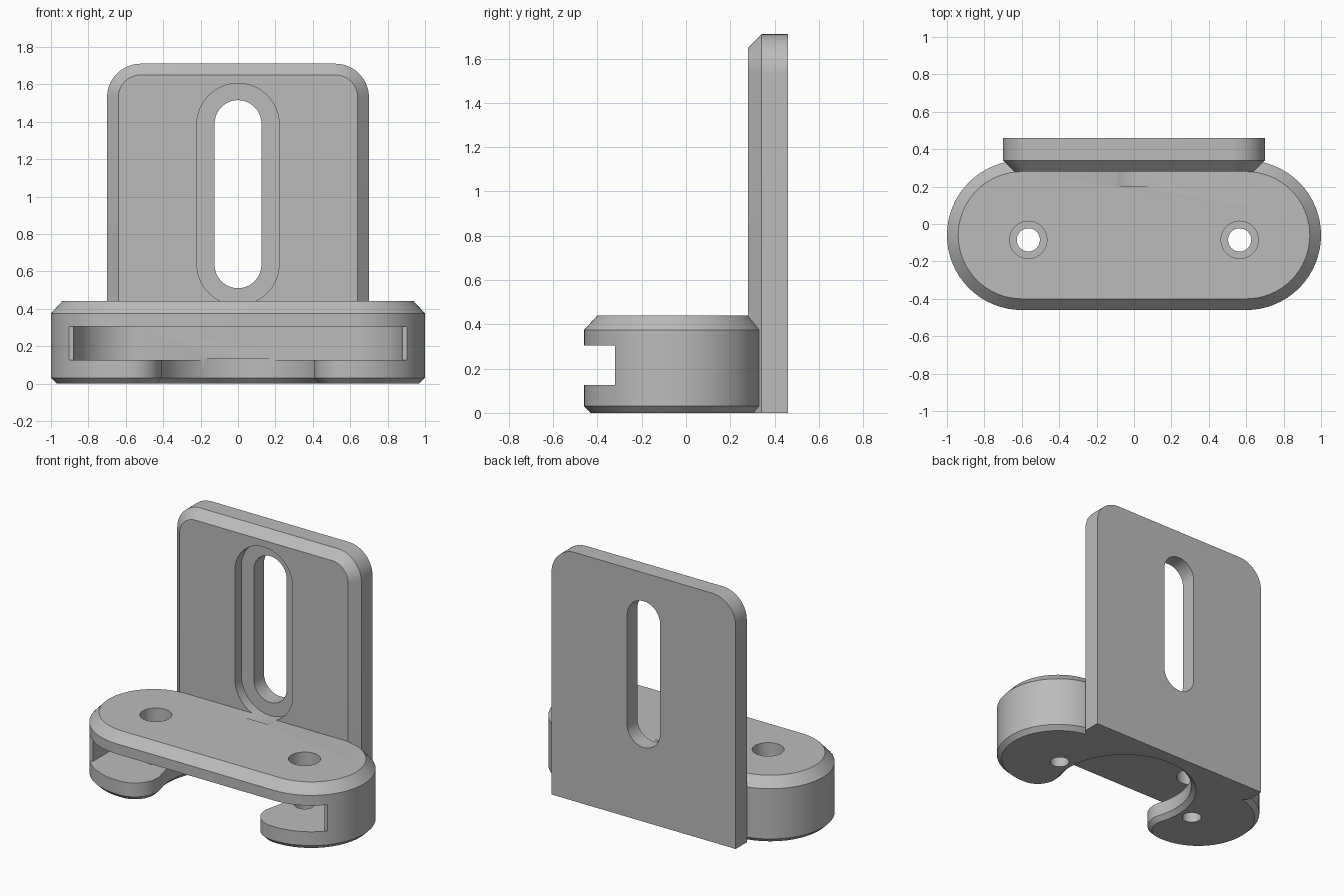
import bpy, bmesh
from math import cos, sin, pi, atan2, hypot

if "Cube" in bpy.data.objects:
    bpy.data.objects.remove(bpy.data.objects["Cube"], do_unlink=True)

grey = bpy.data.materials.new("plain_grey")
grey.use_nodes = True
colour = (0.5, 0.5, 0.5, 1)
grey.diffuse_color = colour
grey.node_tree.nodes["Principled BSDF"].inputs["Base Color"].default_value = colour


def arc(cx, cy, r, a0, a1, n=32):
    return [(cx + r * cos(a0 + (a1 - a0) * i / n), cy + r * sin(a0 + (a1 - a0) * i / n))
            for i in range(n + 1)]


def loft(name, sections, upright=False):
    """Join equal outlines stacked along z, or along y when upright."""
    bm = bmesh.new()
    rings = []
    for level, pts in sections:
        rings.append([bm.verts.new((a, level, b) if upright else (a, b, level)) for a, b in pts])
    n = len(rings[0])
    for low, high in zip(rings, rings[1:]):
        for i in range(n):
            j = (i + 1) % n
            bm.faces.new((low[i], low[j], high[j], high[i]))
    bm.faces.new(rings[0][::-1])
    bm.faces.new(rings[-1])
    bmesh.ops.recalc_face_normals(bm, faces=bm.faces)
    mesh = bpy.data.meshes.new(name)
    bm.to_mesh(mesh)
    bm.free()
    mesh.materials.append(grey)
    ob = bpy.data.objects.new(name, mesh)
    bpy.context.collection.objects.link(ob)
    return ob


def combine(target, tool, operation):
    tool.hide_render = True
    bpy.context.view_layer.objects.active = target
    mod = target.modifiers.new("combine", "BOOLEAN")
    mod.operation, mod.object, mod.solver = operation, tool, "EXACT"
    bpy.ops.object.modifier_apply(modifier=mod.name)
    bpy.data.objects.remove(tool, do_unlink=True)


def flat_stadium(cx, cy, r):
    return arc(cx, cy, r, -pi / 2, pi / 2) + arc(-cx, cy, r, pi / 2, 3 * pi / 2)


def tall_stadium(z0, z1, r):
    return arc(0, z1 - r, r, 0, pi) + arc(0, z0 + r, r, pi, 2 * pi)


def plate_outline(d):
    r = 0.18 - d
    return ([(0.7 - d, 0)] + arc(0.52, 1.53, r, 0, pi / 2, 16)
            + arc(-0.52, 1.53, r, pi / 2, pi, 16) + [(d - 0.7, 0)])


# Clamp base with chamfered rims
base = loft("bracket", [(z, flat_stadium(0.6, -0.06, 0.4 - d))
                        for z, d in ((0, 0.03), (0.03, 0), (0.375, 0), (0.44, 0.06))])

# Upright plate with its recess and long slot
plate = loft("upright_plate", [(0.28, plate_outline(0.06)), (0.34, plate_outline(0)),
                               (0.46, plate_outline(0))], True)
combine(base, plate, "UNION")
combine(base, loft("recess", [(y, tall_stadium(0.42, 1.605, 0.22)) for y in (0.2, 0.35)], True),
        "DIFFERENCE")
combine(base, loft("long_slot", [(y, tall_stadium(0.51, 1.515, 0.125)) for y in (0.25, 0.6)], True),
        "DIFFERENCE")

# Front mouth joined to the inner cavity
cavity = ([(0.88, -0.32)] + arc(0.54, -0.04, 0.34, 0, pi / 2)
          + arc(-0.54, -0.04, 0.34, pi / 2, pi)
          + [(-0.88, -0.32), (-1.2, -0.32), (-1.2, -0.6), (1.2, -0.6), (1.2, -0.32)])
combine(base, loft("cavity", [(0.125, cavity), (0.305, cavity)]), "DIFFERENCE")

# Lower opening: round bite between two rounded lobes
LOBE_X, LOBE_Y, LOBE_R, BITE_Y = 0.58, -0.29, 0.17, -0.1
BITE_R = hypot(LOBE_X, LOBE_Y - BITE_Y) - LOBE_R
tilt = atan2(LOBE_Y - BITE_Y, LOBE_X)


def bite_outline(d):
    r = LOBE_R - d
    return ([(LOBE_X, -0.6)]
            + arc(LOBE_X, LOBE_Y, r, -pi / 2, tilt - pi, 20)[:-1]
            + arc(0, BITE_Y, BITE_R + d, tilt, pi - tilt, 48)
            + arc(-LOBE_X, LOBE_Y, r, -tilt, -pi / 2, 20)[1:]
            + [(-LOBE_X, -0.6)])


combine(base, loft("bite", [(z, bite_outline(d)) for z, d in
                            ((-0.03, 0.06), (0.03, 0), (0.13, 0))]), "DIFFERENCE")

# Screw holes: wide above, narrow below
for side in (-1, 1):
    for r, z0, z1 in ((0.1, 0.2, 0.6), (0.062, -0.1, 0.22)):
        ring = arc(side * 0.565, -0.085, r, 0, 2 * pi, 32)[:-1]
        combine(base, loft("screw_hole", [(z0, ring), (z1, ring)]), "DIFFERENCE")

# Smooth the curved walls and keep edges sharp
bpy.ops.object.select_all(action="DESELECT")
base.select_set(True)
bpy.context.view_layer.objects.active = base
bpy.ops.object.shade_smooth_by_angle(angle=pi / 7)
